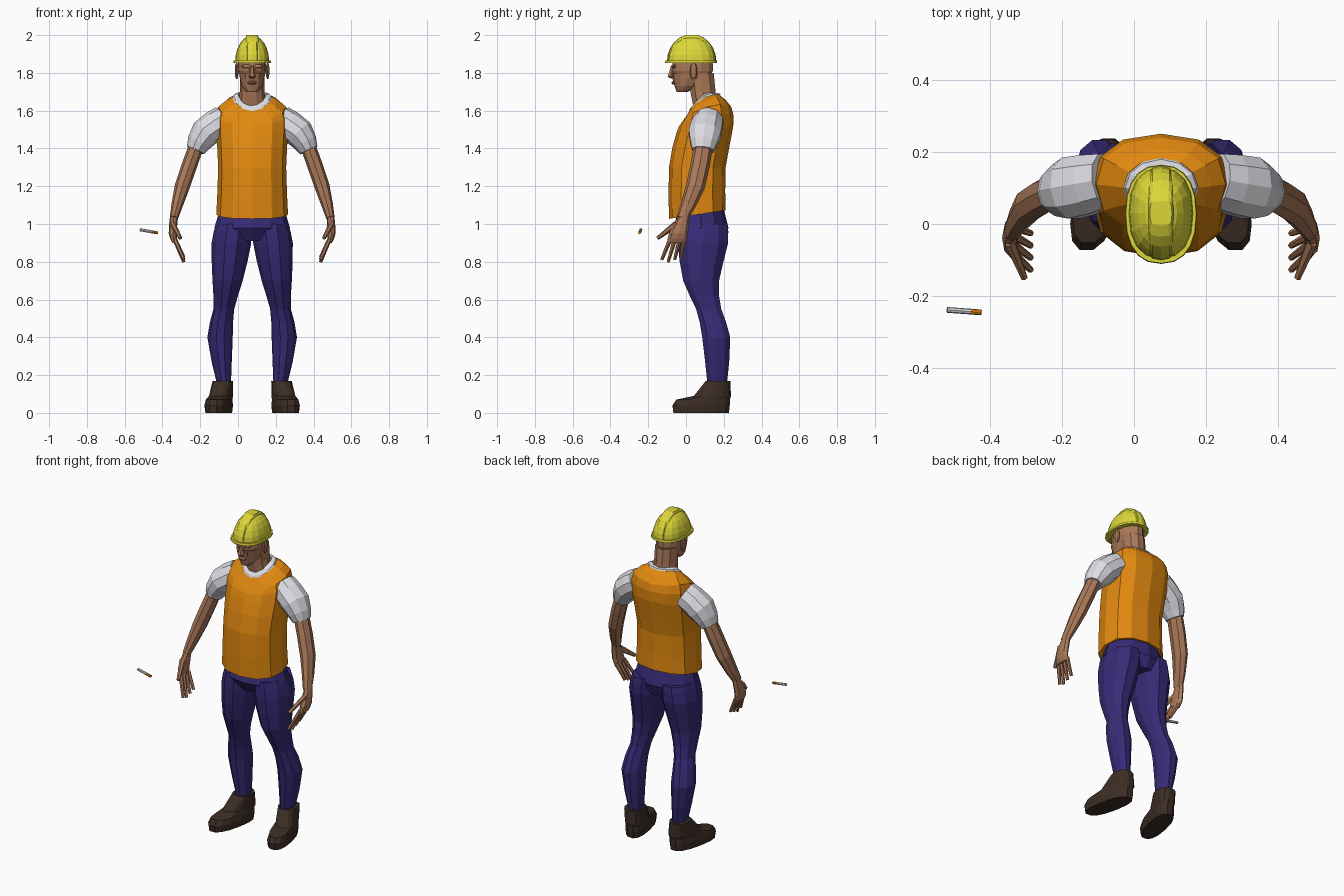
import bpy, bmesh, math
from mathutils import Vector

cube = bpy.data.objects.get("Cube")
if cube:
    bpy.data.objects.remove(cube)

CENTRE = 0.075  # the figure's own centre line


def material(name, *rgb):
    mat = bpy.data.materials.new(name)
    mat.use_nodes = True
    mat.diffuse_color = (*rgb, 1)
    mat.node_tree.nodes["Principled BSDF"].inputs["Base Color"].default_value = (*rgb, 1)
    return mat


ORANGE = material("orange", .76, .25, .005)
YELLOW = material("yellow", .72, .68, .04)
NAVY = material("navy", .037, .024, .18)
SKIN = material("skin", .4, .19, .1)
WHITE = material("white", .72, .72, .77)
BROWN = material("dark_brown", .045, .026, .018)


def smoothed(keys, steps):
    """Pass a smooth curve through the key rings."""
    padded = [keys[0], *keys, keys[-1]]
    result = []
    for before, start, end, after in zip(padded, padded[1:], padded[2:], padded[3:]):
        for step in range(steps):
            t = step / steps
            result.append([
                b + t / 2 * (c - a + t * (2 * a - 5 * b + 4 * c - d + t * (3 * (b - c) + d - a)))
                for a, b, c, d in zip(before, start, end, after)])
    return result + [keys[-1]]


def squared(value, exponent):
    return math.copysign(abs(value) ** exponent, value)


def loft(name, mat, keys, sides=12, steps=1, turning=False, mirror=1, roundness=1):
    """A key is (across, y, z, radius across, radius y, slope, side lift).
    Rings stay level unless they turn with the path."""
    rings = smoothed([(*key, 0, 0)[:7] for key in keys], steps)
    centres = [Vector(ring[:3]) for ring in rings]
    last = len(rings) - 1
    bm = bmesh.new()
    loops = []
    for i, (centre, ring) in enumerate(zip(centres, rings)):
        wide, deep, slope, lift = ring[3:]
        across, depth = Vector((1, 0, 0)), Vector((0, 1, 0))
        if turning:
            along = (centres[min(i + 1, last)] - centres[max(i - 1, 0)]).normalized()
            depth = (depth - along * along.y).normalized()
            across = depth.cross(along)
        loop = []
        for k in range(sides):
            angle = math.tau * k / sides
            c = squared(math.cos(angle), roundness)
            s = squared(math.sin(angle), roundness)
            point = centre + across * wide * c + depth * deep * s
            point.z += slope * deep * s + lift * c * c
            loop.append(bm.verts.new((CENTRE + mirror * point.x, point.y, point.z)))
        loops.append(loop)
    for lower, upper in zip(loops, loops[1:]):
        for k in range(sides):
            bm.faces.new((lower[k - 1], lower[k], upper[k], upper[k - 1]))
    bm.faces.new(loops[0])
    bm.faces.new(loops[-1])
    bmesh.ops.recalc_face_normals(bm, faces=bm.faces)
    mesh = bpy.data.meshes.new(name)
    bm.to_mesh(mesh)
    bm.free()
    mesh.materials.append(mat)
    part = bpy.data.objects.new(name, mesh)
    bpy.context.collection.objects.link(part)
    return part


def blob(name, mat, centre, radii, sides=8, bands=6, mirror=1):
    """A faceted ellipsoid."""
    x, y, z = centre
    wide, deep, high = radii
    angles = [math.pi * (i + .5) / bands for i in range(bands)]
    keys = [(x, y, z - high * math.cos(a), wide * math.sin(a), deep * math.sin(a))
            for a in angles]
    return loft(name, mat, keys, sides, mirror=mirror)


def dome(name, mat, wide, deep, high, narrowing, roundness):
    """Half an ellipsoid standing on the helmet rim."""
    keys = []
    for band in range(6):
        angle = math.pi / 2 * band / 6
        shrink = math.cos(angle)
        keys.append((0, .03, 1.86 + high * math.sin(angle),
                     wide * shrink ** narrowing, deep * shrink))
    loft(name, mat, keys, sides=16, roundness=roundness)


def resized(ring, factor, rise):
    x, y, z, wide, deep, slope, lift = ring
    return (x, y, z + rise, wide * factor, deep * factor, slope, lift)


# Vest, and the shirt collar following its neckline
neckline = (0, .1, 1.64, .1, .08, .5, .03)
loft("vest", ORANGE, [
    (0, .06, 1.05, .19, .15, .15),
    (0, .06, 1.3, .18, .15),
    (0, .1, 1.5, .19, .15, .1),
    (0, .11, 1.58, .18, .13, .3, .04),
    neckline,
], steps=2, roundness=.85)
loft("shirt_collar", WHITE, [
    resized(neckline, 1.05, 0),
    resized(neckline, 1, .01),
    resized(neckline, .76, .02),
    resized(neckline, .7, -.02),
])

# Neck, head and face
loft("neck", SKIN, [(0, .1, 1.6, .08, .06), (0, .09, 1.7, .065, .07),
                    (0, .08, 1.8, .065, .07)], sides=10)
blob("skull", SKIN, (0, .035, 1.83), (.076, .112, .1), sides=14, bands=8)
loft("jaw", SKIN, [(0, -.02, 1.7, .03, .03), (0, 0, 1.73, .055, .06),
                   (0, .02, 1.8, .07, .1)], steps=2, roundness=.9)
loft("nose", SKIN, [(0, -.07, 1.77, .01, .01), (0, -.08, 1.78, .018, .02),
                    (0, -.07, 1.84, .008, .01)], sides=6)
blob("lips", SKIN, (0, -.063, 1.748), (.025, .015, .01))

# Hard hat: rim, shell and raised centre ridge
loft("helmet_rim", YELLOW, [(0, .027, 1.852, .1, .138), (0, .027, 1.866, .098, .136)],
     sides=20, roundness=.85)
dome("helmet_shell", YELLOW, .09, .127, .138, narrowing=1, roundness=.85)
dome("helmet_ridge", YELLOW, .04, .131, .145, narrowing=.2, roundness=.5)

# Trouser seat
loft("trouser_seat", NAVY, [(0, .08, 1.08, .17, .12), (0, .08, .98, .2, .145),
                            (0, .09, .91, .1, .11)])

for mirror, tag in ((1, "left_"), (-1, "right_")):
    blob(tag + "ear", SKIN, (.082, .04, 1.81), (.01, .02, .045), mirror=mirror)
    blob(tag + "brow", SKIN, (.03, -.065, 1.835), (.027, .012, .01), mirror=mirror)

    # Sleeve and arm
    loft(tag + "sleeve", WHITE, [
        (.15, .12, 1.55, .08, .08), (.25, .1, 1.48, .08, .09), (.3, .09, 1.39, .05, .06),
    ], sides=10, steps=2, turning=True, mirror=mirror)
    loft(tag + "arm", SKIN, [
        (.3, .09, 1.4, .04, .05), (.37, .05, 1.2, .04, .05), (.415, -.02, 1.03, .022, .03),
    ], sides=8, steps=2, turning=True, mirror=mirror)

    # Hand
    loft(tag + "palm", SKIN, [
        (.415, -.01, 1.04, .02, .03), (.42, -.04, .95, .022, .05), (.41, -.05, .9, .012, .05),
    ], sides=8, steps=2, mirror=mirror)
    for k, finger in enumerate(("index", "middle", "ring", "little")):
        root = -.083 + k * .025
        loft(f"{tag}{finger}_finger", SKIN, [
            (.41, root, .92, .012, .013),
            (.362, root - .045 + k * .009, .8 + abs(k - 1) * .012, .009, .009),
        ], sides=6, turning=True, mirror=mirror)
    loft(tag + "thumb", SKIN, [(.42, -.05, 1, .015, .02), (.38, -.15, .925, .01, .01)],
         sides=6, turning=True, mirror=mirror)

    # Trouser leg
    loft(tag + "trouser_leg", NAVY, [
        (.1, .09, 1, .09, .135),
        (.11, .09, .9, .105, .14),
        (.13, .08, .7, .08, .1),
        (.15, .12, .55, .055, .07),
        (.17, .16, .4, .067, .078),
        (.15, .165, .16, .038, .055),
    ], sides=10, steps=2, mirror=mirror)

    # Boot, with the toe turned outwards
    boot = loft(tag + "boot", BROWN, [
        (.16, .08, 0, .06, .15),
        (.16, .08, .04, .065, .155),
        (.16, .09, .07, .06, .145),
        (.16, .14, .09, .058, .1),
        (.155, .17, .17, .054, .066),
    ], sides=14, mirror=mirror, roundness=.8)
    for vert in boot.data.vertices:
        if vert.co.z < .1:
            vert.co.x += mirror * .2 * (.165 - vert.co.y)

# Floating cigarette
tip, end = Vector((-.595, -.239, .97)), Vector((-.5, -.246, .953))
joint = tip.lerp(end, .68)
for name, mat, start, stop in (("cigarette_paper", WHITE, tip, joint),
                               ("cigarette_filter", ORANGE, joint, end)):
    loft(name, mat, [(*start, .008, .008), (*stop, .008, .008)], sides=8, turning=True)
